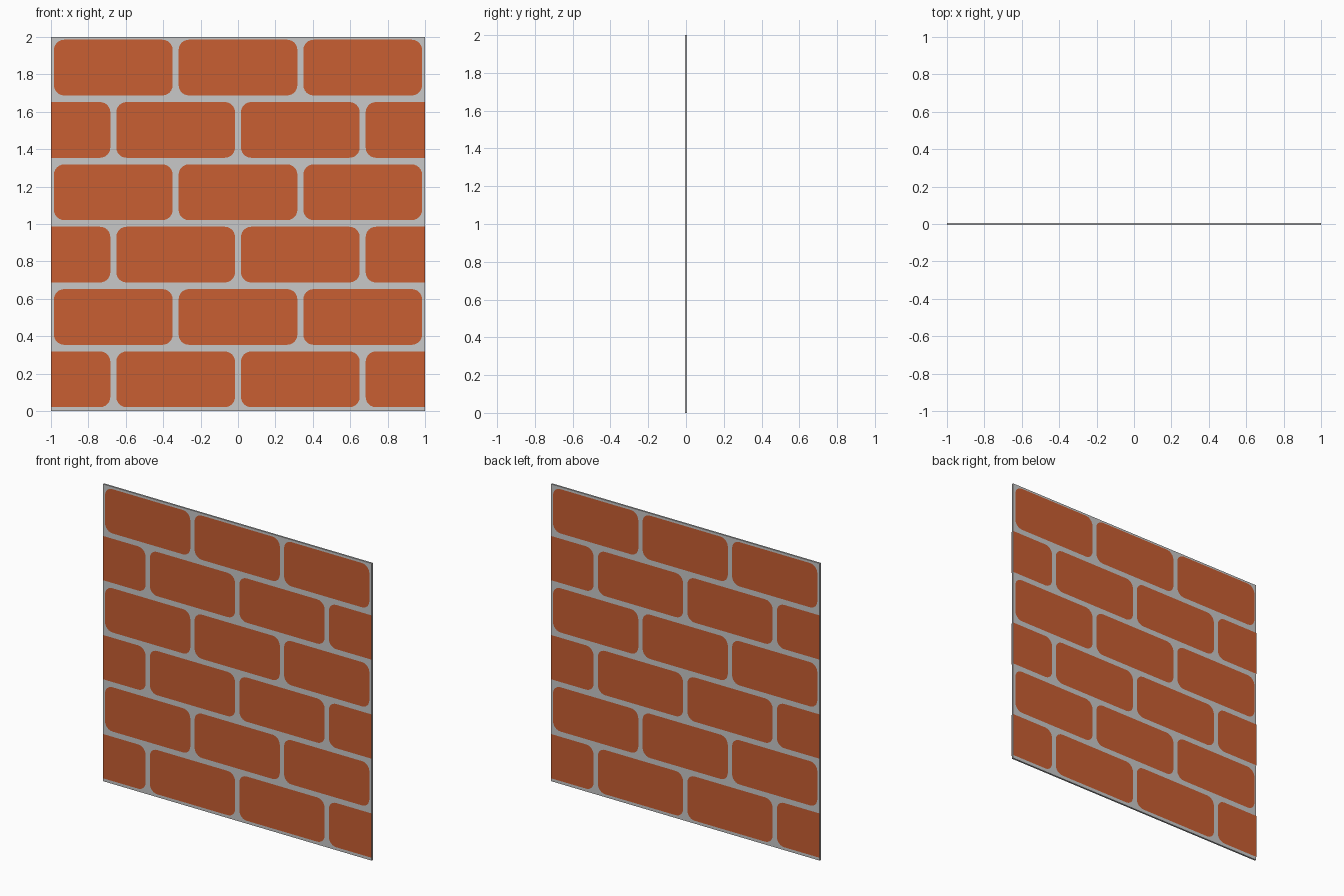
import bpy, bmesh, math

if "Cube" in bpy.data.objects:
    bpy.data.objects.remove(bpy.data.objects["Cube"])

SLAB, FACE = 0.006, 0.0085     # half depths of the mortar slab and the brick faces
BW, BH, R = 0.635, 0.298, 0.055  # brick width, height, corner radius


def material(name, col):
    m = bpy.data.materials.new(name)
    m.diffuse_color = (*col, 1)
    m.use_nodes = True
    m.node_tree.nodes["Principled BSDF"].inputs["Base Color"].default_value = m.diffuse_color
    return m


def make_object(name, bm, mat):
    me = bpy.data.meshes.new(name)
    bm.to_mesh(me)
    bm.free()
    me.materials.append(mat)
    ob = bpy.data.objects.new(name, me)
    bpy.context.collection.objects.link(ob)
    return ob


brick_mat = material("brick orange", (0.58, 0.112, 0.032))
mortar_mat = material("mortar grey", (0.58, 0.58, 0.58))

# Mortar slab
bm = bmesh.new()
bmesh.ops.create_cube(bm, size=1)
for v in bm.verts:
    v.co = (v.co.x * 2, v.co.y * 2 * SLAB, v.co.z * 2 + 1)
make_object("mortar_slab", bm, mortar_mat)


def brick_outline(x0, x1, z0, z1):
    """Rounded rectangle; corners lying on the wall's edge stay square."""
    pts = []
    for x, z, sx, sz, a in ((x1, z0, 1, -1, 270), (x1, z1, 1, 1, 0),
                            (x0, z1, -1, 1, 90), (x0, z0, -1, -1, 180)):
        if abs(x) > 0.999:
            pts.append((x, z))
            continue
        for i in range(7):
            t = math.radians(a + i * 15)
            pts.append((x - sx * R + R * math.cos(t), z - sz * R + R * math.sin(t)))
    return pts


# Brick faces on both sides, alternate courses shifted by half a brick
for name, side in (("front_bricks", -1), ("back_bricks", 1)):
    bm = bmesh.new()
    for row in range(6):
        zc = 1 / 6 + row / 3 + 0.003
        centres = (-1, -1 / 3, 1 / 3, 1) if row % 2 == 0 else (-2 / 3, 0, 2 / 3)
        for xc in centres:
            pts = brick_outline(max(-1, xc - BW / 2), min(1, xc + BW / 2),
                                zc - BH / 2, zc + BH / 2)
            if side > 0:
                pts.reverse()
            bm.faces.new([bm.verts.new((x, side * FACE, z)) for x, z in pts])
    make_object(name, bm, brick_mat)
